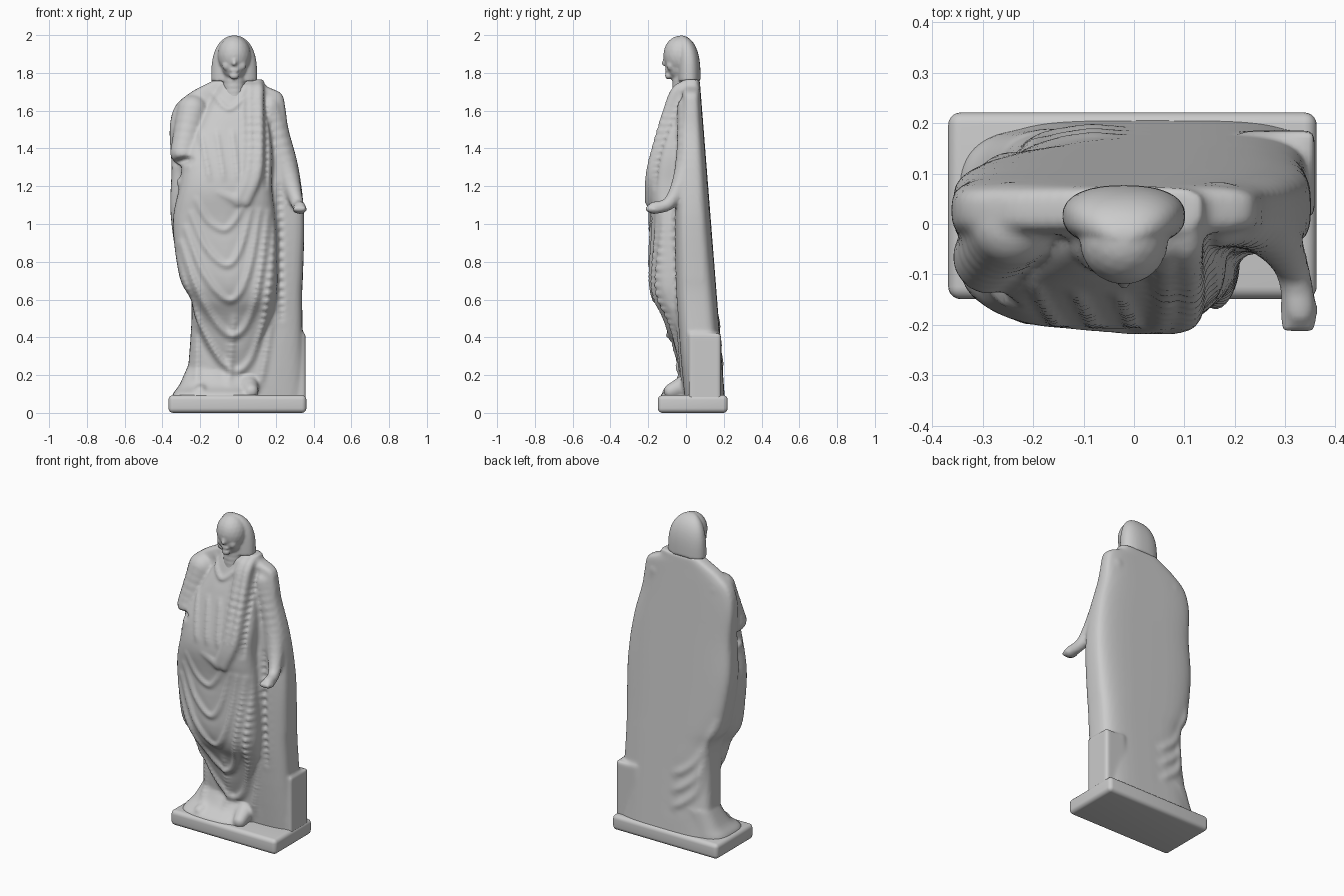
import bpy, bmesh, math
from mathutils import Matrix, kdtree

if "Cube" in bpy.data.objects:
    bpy.data.objects.remove(bpy.data.objects["Cube"])


def catmull(pts, n):
    """Smooth path through tuples of any length, n steps per span."""
    p = [pts[0]] + list(pts) + [pts[-1]]
    out = []
    for i in range(1, len(p) - 2):
        for k in range(n):
            t = k / n
            out.append([0.5 * (2 * b + (c - a) * t + (2 * a - 5 * b + 4 * c - d) * t * t
                               + (3 * b - a - 3 * c + d) * t ** 3)
                        for a, b, c, d in zip(*p[i - 1:i + 3])])
    return out + [list(pts[-1])]


def loft(bm, sections, e, seg=40):
    """Stacked rounded-box rings; each section is z, x0, x1, y front, y back."""
    rings = []
    for z, x0, x1, y0, y1 in sections:
        ring = []
        for k in range(seg):
            a = 2 * math.pi * k / seg
            c, s = math.cos(a), math.sin(a)
            x = (x0 + x1) / 2 + (x1 - x0) / 2 * math.copysign(abs(c) ** e, c)
            y = (y0 + y1) / 2 + (y1 - y0) / 2 * math.copysign(abs(s) ** e, s)
            ring.append(bm.verts.new((x, y, z)))
        rings.append(ring)
    for r, q in zip(rings, rings[1:]):
        for k in range(seg):
            m = (k + 1) % seg
            bm.faces.new((r[k], r[m], q[m], q[k]))
    bm.faces.new(rings[0][::-1])
    bm.faces.new(rings[-1])


# unit ball reused for every rounded lump
ball = bmesh.new()
bmesh.ops.create_icosphere(ball, subdivisions=3, radius=1)
ball.verts.index_update()
ball_points = [v.co.copy() for v in ball.verts]
ball_faces = [[v.index for v in f.verts] for f in ball.faces]
ball.free()


def blob(bm, c, r):
    vs = [bm.verts.new([c[i] + p[i] * r[i] for i in range(3)]) for p in ball_points]
    for f in ball_faces:
        bm.faces.new([vs[i] for i in f])


def limb(bm, pts, dx=0, n=6):
    """Swept blobs along x, y, z, radius points."""
    for x, y, z, r in catmull(pts, n):
        blob(bm, (x + dx, y, z), (r, r, r))


def box(bm, centre, size):
    bmesh.ops.create_cube(bm, size=1, matrix=Matrix.Translation(centre) @ Matrix.Diagonal((*size, 1)))


def finish(bm, name, modifiers):
    """Make the object, apply its modifiers and shade it smooth."""
    me = bpy.data.meshes.new(name)
    bm.to_mesh(me)
    bm.free()
    ob = bpy.data.objects.new(name, me)
    bpy.context.collection.objects.link(ob)
    bpy.context.view_layer.objects.active = ob
    for kind, settings in modifiers:
        m = ob.modifiers.new(kind, kind)
        for key, value in settings.items():
            setattr(m, key, value)
        bpy.ops.object.modifier_apply(modifier=m.name)
    ob.data.polygons.foreach_set("use_smooth", [True] * len(ob.data.polygons))
    return ob


def fuse(voxel, smooth):
    return [('REMESH', dict(mode='VOXEL', voxel_size=voxel)), ('SMOOTH', dict(factor=0.5, iterations=smooth))]


def facing(ob, side):
    """Vertices looking to the front (-1) or back (1), with a blend weight."""
    found = []
    for v in ob.data.vertices:
        f = min(1, v.normal.y * side * 2 + 0.3)
        if f > 0:
            found.append((v, v.co.x, v.co.z, f))
    return found


def carve(skin, path, amp, width, side=-1):
    """Raise (or sink) a fold along an x, z path."""
    pts = catmull(path, 16)
    kd = kdtree.KDTree(len(pts))
    for i, (x, z) in enumerate(pts):
        kd.insert((x, 0, z), i)
    kd.balance()
    last, reach = len(pts) - 1, 3.5 * width
    xa, xb = min(p[0] for p in pts) - reach, max(p[0] for p in pts) + reach
    za, zb = min(p[1] for p in pts) - reach, max(p[1] for p in pts) + reach
    for v, x, z, f in skin:
        if xa < x < xb and za < z < zb:
            _, i, d = kd.find((x, 0, z))
            if d < reach:
                t = (d / width) ** 2
                taper = min(1, 0.35 + 4 * min(i, last - i) / last)
                v.co.y += side * amp * taper * f * (1.35 * math.exp(-t) - 0.45 * math.exp(-t / 4))


# plinth
bm = bmesh.new()
box(bm, (-.003, .036, .047), (.73, .37, .094))
finish(bm, "plinth", [('BEVEL', dict(width=.025, segments=5))])

# cloak: full width, flat back leaning forward
bm = bmesh.new()
outline = [(.05, -.28, .35), (.58, -.245, .34), (.75, -.31, .345), (1.05, -.357, .35), (1.3, -.352, .32),
           (1.5, -.362, .268), (1.62, -.335, .25), (1.69, -.26, .23), (1.73, -.19, .15), (1.765, -.12, .135)]
loft(bm, [(z, a, b, -.065 * math.sin(math.pi * z / 1.9), .212 - .079 * z) for z, a, b in catmull(outline, 5)], .5)
# front drapery bulge
bulge = [(.2, -.1, .03, -.02), (.48, -.22, .17, -.105), (.6, -.25, .2, -.168), (.72, -.31, .21, -.19),
         (1, -.345, .2, -.19), (1.2, -.31, .18, -.208), (1.4, -.27, .18, -.165), (1.74, -.09, .13, -.05)]
loft(bm, [(*s, .04) for s in catmull(bulge, 5)], .72)
# skirt hem spreading over the base
hem = [(.05, -.355, .1, -.14), (.1, -.345, .09, -.13), (.15, -.31, .08, -.065), (.25, -.265, .06, -.01)]
loft(bm, [(*s, .19) for s in catmull(hem, 4)], .6)
# corner support block
box(bm, (.29, .1, .22), (.135, .17, .4))
# feet
limb(bm, [(-.18, 0, .13, .05), (-.2, -.09, .11, .035)], n=4)
limb(bm, [(.05, .02, .16, .06), (.07, -.08, .115, .04)], n=4)
# broken-off sleeve
limb(bm, [(-.24, 0, 1.6, .085), (-.29, -.065, 1.38, .07)])
# lowered arm, hand and curled fingers
limb(bm, [(.17, .02, 1.615, .065), (.255, 0, 1.3, .06), (.31, -.08, 1.12, .036), (.328, -.17, 1.085, .034)], n=8)
for k in range(3):
    limb(bm, [(.305 + .021 * k, -.16, 1.075, .018), (.305 + .021 * k, -.2, 1.08, .016)], n=3)
# cloth band falling from the shoulder to the waist
for dx in (-.022, .022):
    limb(bm, [(.085, -.01, 1.73, .03), (.085, -.07, 1.66, .032), (.08, -.172, 1.3, .036), (.02, -.19, 1.12, .03)], dx, 10)
# gathered waist roll
limb(bm, [(-.29, -.09, 1.22, .035), (-.16, -.165, 1.19, .035), (-.01, -.187, 1.13, .033)], 0, 8)
figure = finish(bm, "draped_figure", fuse(.011, 4))

# hanging folds, blended from the low outer hem to the small upper loop
front, back = facing(figure, -1), facing(figure, 1)
outer = [(-.33, .82), (-.2, .45), (-.01, .22), (.13, .45), (.21, 1.05)]
inner = [(-.22, 1.13), (-.16, 1.02), (-.08, .97), (-.03, 1), (.02, 1.08)]
for k in range(5):
    t = k / 4
    loop = [(a + (c - a) * t, b + (d - b) * t) for (a, b), (c, d) in zip(outer, inner)]
    carve(front, loop, .017 - .008 * t, .022 - .005 * t)
# chest pleats, skirt pleats and rear folds
for k in range(3):
    carve(front, [(-.2 + .085 * k, 1.49), (-.15 + .075 * k, 1.24)], .009, .016)
    carve(front, [(-.22 + .2 * k, .5), (-.22 + .17 * k, .16)], .012, .022)
    carve(back, [(-.3 + .04 * k, .8 - .15 * k), (-.18, .55 - .1 * k), (-.05, .44 - .1 * k)], .009, .025, 1)
# neckline, band edge, sleeve opening and side fold
carve(front, [(-.14, 1.7), (-.05, 1.61), (.04, 1.68)], .009, .016)
carve(front, [(.148, 1.68), (.148, 1.2)], -.014, .014)
carve(front, [(-.33, 1.33), (-.25, 1.34)], -.03, .018)
carve(front, [(.22, 1.2), (.23, .5)], -.012, .016)

# head: bobbed hair tapering into a dome
bm = bmesh.new()
X = -.02
hair = []
for k in range(16):
    u = math.sin(math.pi / 2 * k / 16)
    w = (1 - u ** 3) ** .5
    hair.append((1.757 + .242 * u, X - .122 * w, X + .122 * w, -.03 - .015 * w, -.03 + .107 * w))
loft(bm, hair, .85)
# skull, face, chin, neck, nose and lips
blob(bm, (X, -.032, 1.893), (.088, .088, .104))
blob(bm, (X, -.04, 1.855), (.07, .07, .095))
blob(bm, (X, -.09, 1.785), (.026, .022, .02))
limb(bm, [(X, -.01, 1.66, .062), (X, -.015, 1.8, .058)])
limb(bm, [(X, -.105, 1.895, .009), (X, -.116, 1.85, .013)])
blob(bm, (X, -.1, 1.814), (.024, .012, .012))
# brows and cheeks
for s in (-1, 1):
    limb(bm, [(X + s * .015, -.108, 1.9, .011), (X + s * .045, -.092, 1.9, .012)])
    blob(bm, (X + s * .038, -.08, 1.84), (.026, .024, .03))
head = finish(bm, "head", fuse(.007, 3))
